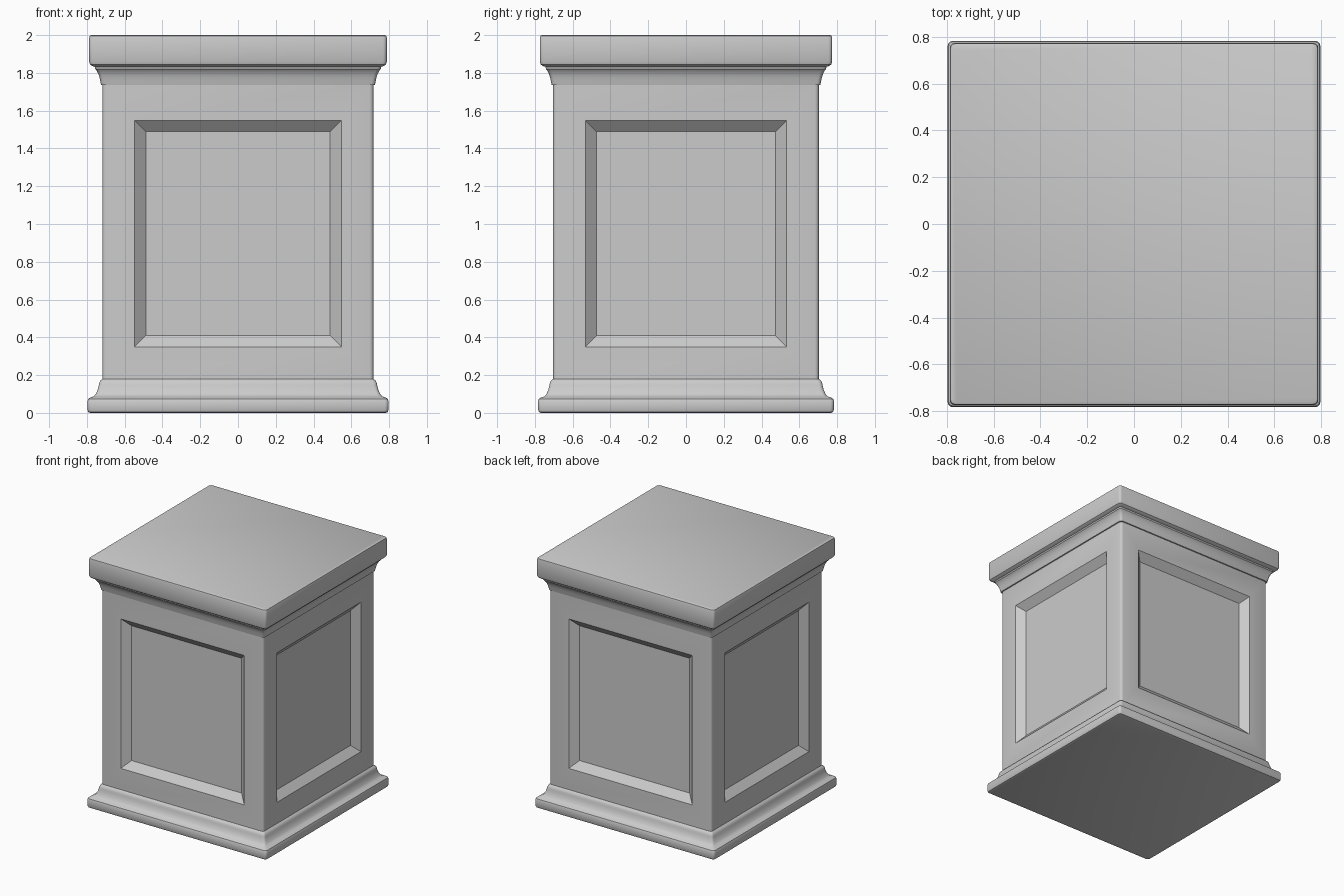
import bpy, bmesh, math
from mathutils import Vector

if "Cube" in bpy.data.objects:
    bpy.data.objects.remove(bpy.data.objects["Cube"])

HX, HY = 0.717, 0.703      # half width and depth of the shaft
R = 0.02                   # corner rounding


def ring(bm, off, z, seg=3):
    """Rounded rectangle of vertices, grown outwards by off."""
    verts = []
    for k, (sx, sy) in enumerate([(1, 1), (-1, 1), (-1, -1), (1, -1)]):
        cx, cy = sx * (HX + off - R), sy * (HY + off - R)
        for i in range(seg + 1):
            a = math.pi / 2 * (k + i / seg)
            verts.append(bm.verts.new((cx + R * math.cos(a), cy + R * math.sin(a), z)))
    return verts


def loft(name, profile, cap_bottom=False, cap_top=False, edit=None):
    """Stack rounded rectangles along an (offset, height) profile."""
    bm = bmesh.new()
    rings = [ring(bm, o, z) for o, z in profile]
    n = len(rings[0])
    for a, b in zip(rings, rings[1:]):
        for i in range(n):
            j = (i + 1) % n
            bm.faces.new((a[i], a[j], b[j], b[i]))
    if cap_bottom:
        bm.faces.new(rings[0][::-1])
    if cap_top:
        bm.faces.new(rings[-1])
    if edit:
        edit(bm)
    mesh = bpy.data.meshes.new(name)
    bm.to_mesh(mesh)
    bm.free()
    obj = bpy.data.objects.new(name, mesh)
    bpy.context.collection.objects.link(obj)
    bpy.ops.object.select_all(action='DESELECT')
    obj.select_set(True)
    bpy.context.view_layer.objects.active = obj
    bpy.ops.object.shade_smooth_by_angle(angle=math.radians(32))
    return obj


def sink_panels(bm):
    """Recessed panel with sloped borders on each of the four wide faces."""
    bm.normal_update()
    for f in [f for f in bm.faces if f.calc_area() > 1]:
        nrm = f.normal.copy()
        for margin, depth in ((0.17, 0), (0.229, 0.052)):
            bmesh.ops.inset_individual(bm, faces=[f], thickness=0.05)
            for v in f.verts:
                side = abs(nrm.y) > 0.5
                half = (HX if side else HY) - margin
                axis = 0 if side else 1
                v.co[axis] = math.copysign(half, v.co[axis])
                v.co[1 - axis] = nrm[1 - axis] * ((HY if side else HX) - depth)
                v.co.z = 0.18 + margin if v.co.z < 1 else 1.718 - margin


# moulded foot
loft("base_moulding", [(0.065, 0), (0.075, 0.004), (0.08, 0.016), (0.08, 0.062),
                       (0.076, 0.074), (0.065, 0.082), (0.047, 0.087), (0.036, 0.1),
                       (0.026, 0.122), (0.02, 0.145), (0.018, 0.158), (0.012, 0.171),
                       (0, 0.18)], cap_bottom=True)

# panelled shaft
loft("panelled_body", [(0, 0.18), (0, 1.735)], edit=sink_panels)

# moulded cap slab
loft("top_moulding", [(0, 1.735), (0.008, 1.737), (0.012, 1.755), (0.016, 1.775),
                      (0.023, 1.796), (0.033, 1.814), (0.039, 1.82), (0.04, 1.832),
                      (0.054, 1.836), (0.066, 1.845), (0.071, 1.86), (0.071, 1.985),
                      (0.068, 1.996), (0.06, 2.0)], cap_top=True)
